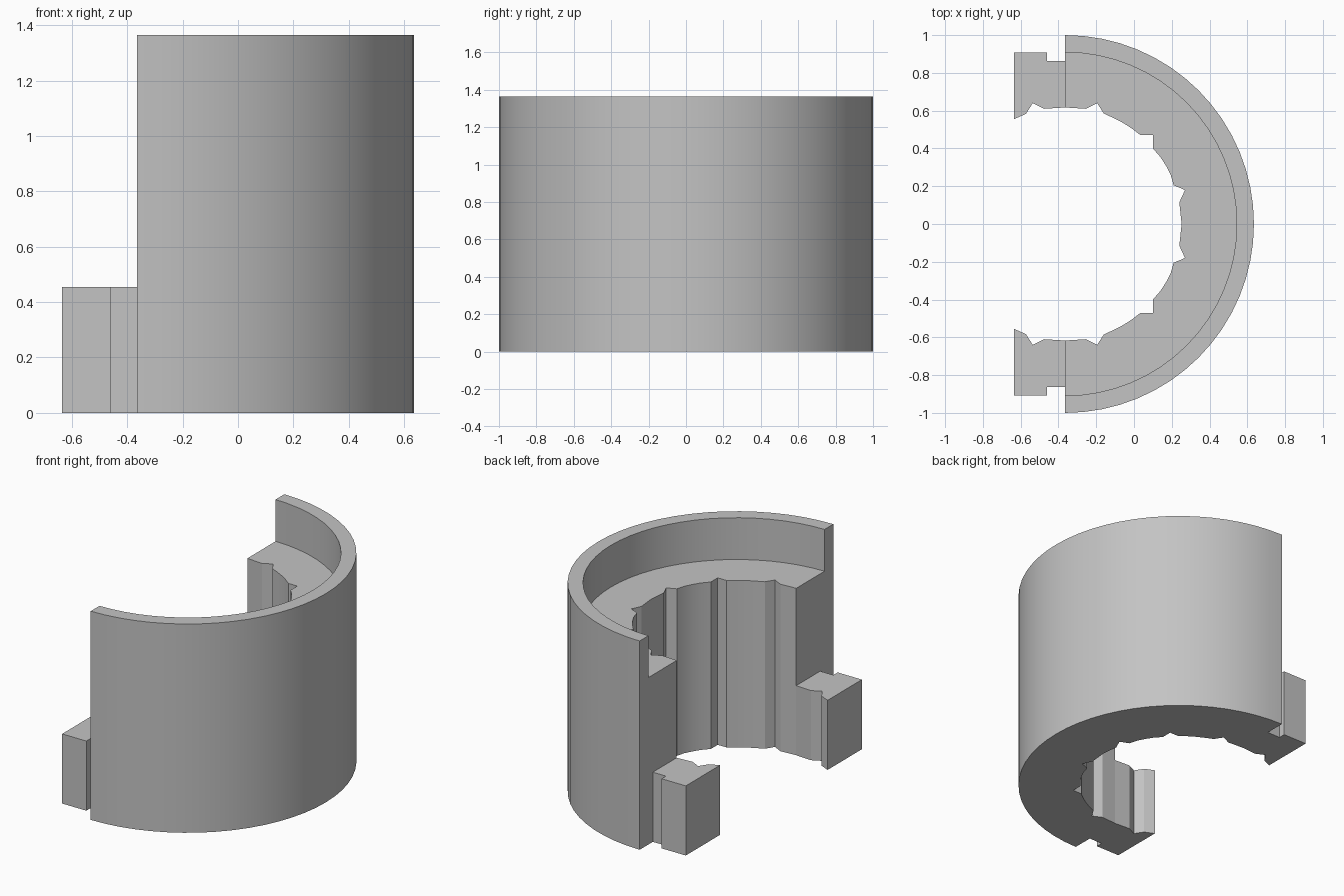
import bpy, bmesh, math

if "Cube" in bpy.data.objects:
    bpy.data.objects.remove(bpy.data.objects["Cube"])

CX = -0.365                      # axis of the half ring
R_OUT, R_RIM, R_IN = 1.0, 0.909, 0.617
H_TOP, H_LEDGE, H_TAB = 1.364, 1.091, 0.455
SEG = 32

grey = bpy.data.materials.new("plain grey")
grey.diffuse_color = (0.55, 0.55, 0.55, 1)
grey.use_nodes = True
grey.node_tree.nodes["Principled BSDF"].inputs["Base Color"].default_value = grey.diffuse_color


def polar(r, deg):
    a = math.radians(deg)
    return (CX + r * math.cos(a), r * math.sin(a))


def arc(r):
    return [polar(r, 90 - 180 * i / SEG) for i in range(SEG + 1)]


def finish(name, bm):
    bmesh.ops.recalc_face_normals(bm, faces=bm.faces)
    mesh = bpy.data.meshes.new(name)
    bm.to_mesh(mesh)
    bm.free()
    mesh.materials.append(grey)
    ob = bpy.data.objects.new(name, mesh)
    bpy.context.collection.objects.link(ob)
    bpy.ops.object.select_all(action='DESELECT')
    ob.select_set(True)
    bpy.context.view_layer.objects.active = ob
    bpy.ops.object.shade_smooth_by_angle(angle=math.radians(20))


# Grooved bore: a quarter, then mirrored across y
def rel(*pts):
    return [(CX + x, y) for x, y in pts]


quarter = rel((0, .617), (.11, .61), (.17, .64), (.205, .585))
quarter += [polar(R_IN, d) for d in (65, 60, 55)]
quarter += rel((.4, .47), (.465, .47), (.465, .4))
quarter += [polar(R_IN, d) for d in (35, 30, 25)]
quarter += rel((.575, .205), (.635, .18), (.605, .115))
bore = quarter + [polar(R_IN, 0)] + [(x, -y) for x, y in reversed(quarter)]

# Half ring body with raised outer rim
bm = bmesh.new()


def ring(pts, z):
    return [bm.verts.new((x, y, z)) for x, y in pts]


def strip(a, b):
    for i in range(len(a) - 1):
        bm.faces.new((a[i], a[i + 1], b[i + 1], b[i]))


out_low, out_top = ring(arc(R_OUT), 0), ring(arc(R_OUT), H_TOP)
rim_low, rim_top = ring(arc(R_RIM), H_LEDGE), ring(arc(R_RIM), H_TOP)
in_low, in_top = ring(bore, 0), ring(bore, H_LEDGE)
strip(out_low, out_top)
strip(out_top, rim_top)
strip(rim_top, rim_low)
strip(in_top, in_low)
bm.faces.new(rim_low + in_top[::-1])
bm.faces.new(out_low + in_low[::-1])
for i in (0, -1):
    bm.faces.new((out_low[i], out_top[i], rim_top[i], rim_low[i], in_top[i], in_low[i]))
finish("half_ring_body", bm)

# Two low end tabs with an outer notch and a bore groove
tab = [(CX, .617), (CX, .864), (-.46, .864), (-.46, .909), (-.635, .909),
       (-.635, .555), (-.572, .583), (-.536, .64), (-.475, .61)]
for name, side in (("back_tab", 1), ("front_tab", -1)):
    bm = bmesh.new()
    low = ring([(x, y * side) for x, y in tab], 0)
    top = ring([(x, y * side) for x, y in tab], H_TAB)
    strip(low + low[:1], top + top[:1])
    bm.faces.new(low)
    bm.faces.new(top)
    finish(name, bm)
